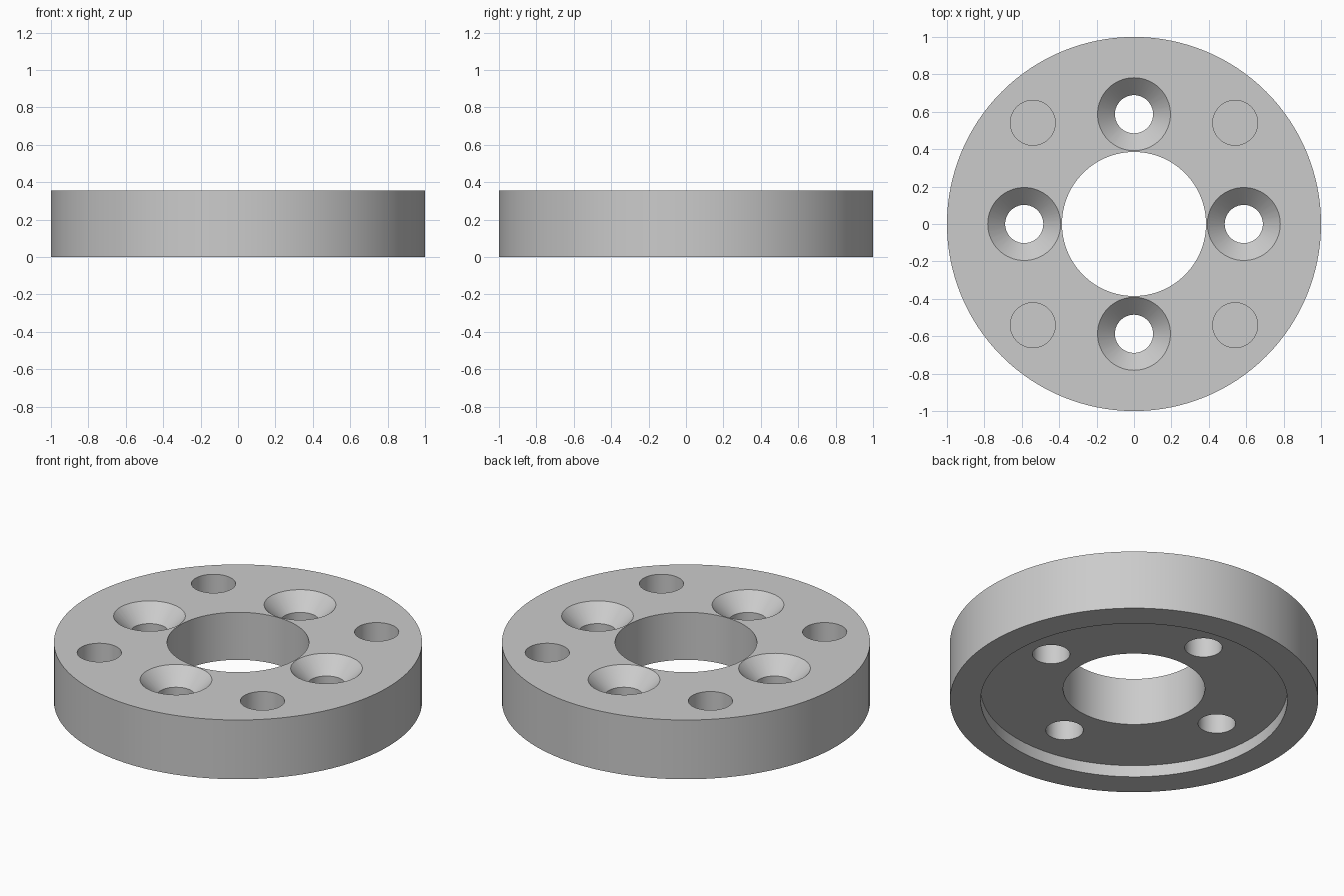
import bpy
import bmesh
from math import pi, cos, sin
from mathutils import Matrix

cube = bpy.data.objects.get("Cube")
if cube:
    bpy.data.objects.remove(cube, do_unlink=True)

HEIGHT = 0.355
RECESS = 0.07
BORE = 0.385

grey = bpy.data.materials.new("light grey")
grey.use_nodes = True
grey.diffuse_color = (0.6, 0.6, 0.6, 1)
grey.node_tree.nodes["Principled BSDF"].inputs["Base Color"].default_value = (0.6, 0.6, 0.6, 1)


def lathe(bm, profile, steps, centre=(0, 0)):
    """Revolve a closed (radius, height) profile about a vertical axis."""
    part = bmesh.new()
    verts = [part.verts.new((r, 0, z)) for r, z in profile]
    edges = [part.edges.new((a, b)) for a, b in zip(verts, verts[1:] + verts[:1])
             if a.co.x > 0 or b.co.x > 0]
    bmesh.ops.spin(part, geom=verts + edges, cent=(0, 0, 0), axis=(0, 0, 1),
                   angle=2 * pi, steps=steps, use_merge=False)
    bmesh.ops.remove_doubles(part, verts=part.verts[:], dist=1e-4)
    bmesh.ops.recalc_face_normals(part, faces=part.faces[:])
    part.transform(Matrix.Translation((*centre, 0)))
    mesh = bpy.data.meshes.new("part")
    part.to_mesh(mesh)
    part.free()
    bm.from_mesh(mesh)
    bpy.data.meshes.remove(mesh)


def make_object(name, bm):
    mesh = bpy.data.meshes.new(name)
    bm.to_mesh(mesh)
    bm.free()
    mesh.materials.append(grey)
    obj = bpy.data.objects.new(name, mesh)
    bpy.context.collection.objects.link(obj)
    return obj


# Ring body with centre bore and shallow recess underneath
bm = bmesh.new()
lathe(bm, [(BORE, RECESS), (0.833, RECESS), (0.833, 0), (1, 0),
           (1, HEIGHT), (BORE, HEIGHT)], 128)
body = make_object("ring_body", bm)

# Cutters: four countersunk through holes and four blind pockets
over = 0.05
countersink = [(0, -over), (0.102, -over), (0.102, HEIGHT - 0.093),
               (0.195 + over, HEIGHT + over), (0, HEIGHT + over)]
pocket = [(0, HEIGHT - 0.2), (0.12, HEIGHT - 0.2),
          (0.12, HEIGHT + over), (0, HEIGHT + over)]
bm = bmesh.new()
for i in range(4):
    for profile, radius, angle in ((countersink, 0.587, i * pi / 2),
                                   (pocket, 0.765, (i + 0.5) * pi / 2)):
        lathe(bm, profile, 64, (radius * cos(angle), radius * sin(angle)))
cutter = make_object("hole_cutter", bm)
cutter.hide_render = True

# The flared cutters stay clear of each other; cut and discard them
cut = body.modifiers.new("holes", "BOOLEAN")
cut.operation = "DIFFERENCE"
cut.solver = "EXACT"
cut.object = cutter
bpy.ops.object.select_all(action="DESELECT")
body.select_set(True)
bpy.context.view_layer.objects.active = body
bpy.ops.object.modifier_apply(modifier=cut.name)
bpy.data.objects.remove(cutter, do_unlink=True)
bpy.ops.object.shade_smooth_by_angle()
